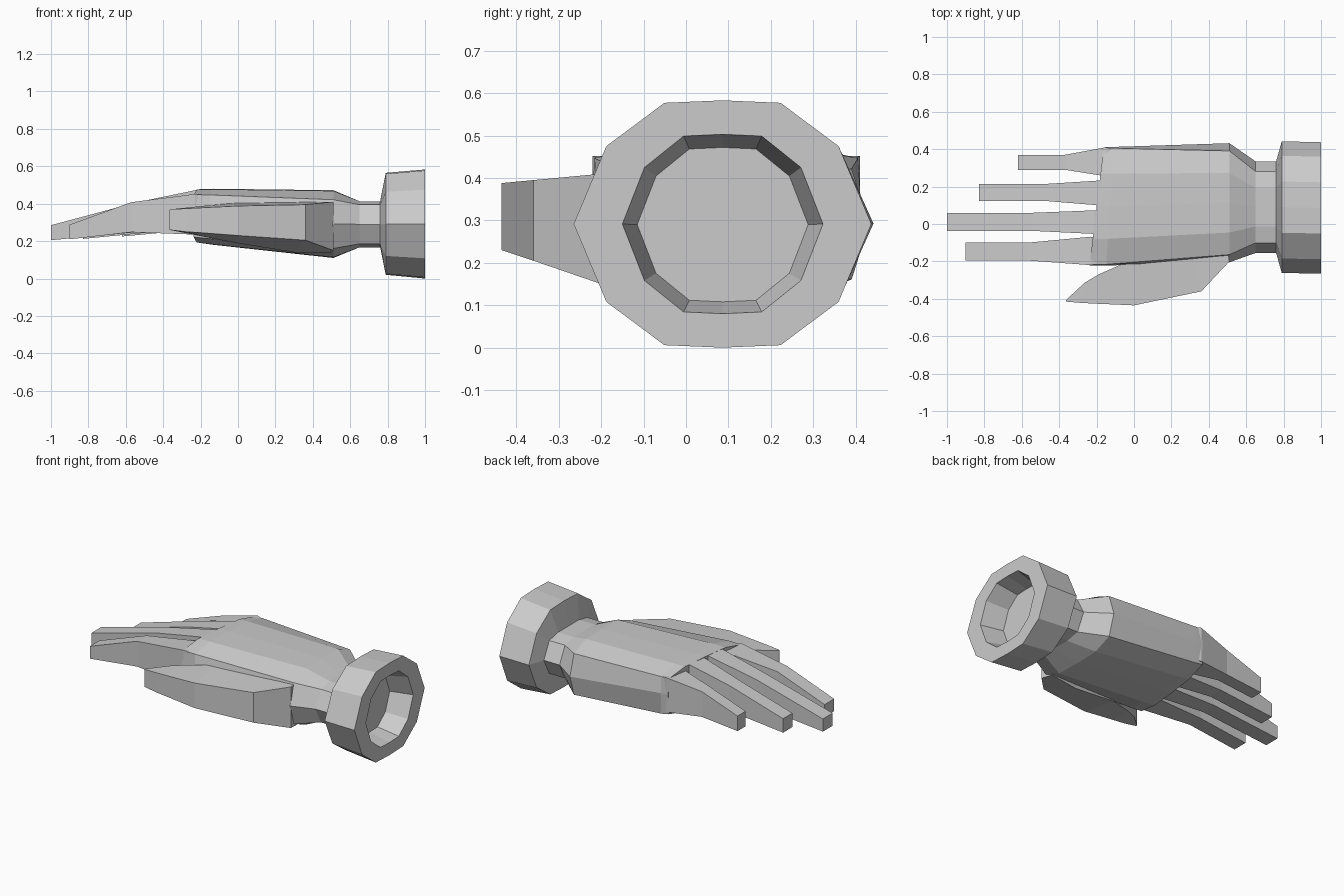
import bpy, bmesh

if "Cube" in bpy.data.objects:
    bpy.data.objects.remove(bpy.data.objects["Cube"])


def loft(name, rings):
    """Skin a list of equal-length point rings and cap both ends."""
    bm = bmesh.new()
    rows = [[bm.verts.new(p) for p in ring] for ring in rings]
    n = len(rows[0])
    for a, b in zip(rows, rows[1:]):
        for i in range(n):
            j = (i + 1) % n
            bm.faces.new((a[i], a[j], b[j], b[i]))
    bm.faces.new(rows[0])
    bm.faces.new(rows[-1])
    bmesh.ops.recalc_face_normals(bm, faces=bm.faces)
    mesh = bpy.data.meshes.new(name)
    bm.to_mesh(mesh)
    bm.free()
    obj = bpy.data.objects.new(name, mesh)
    bpy.context.collection.objects.link(obj)
    return obj


# Quarter outlines (side, shoulder, upper, top) mirrored into 12-sided rings
ROUND = [(1, 0), (.78, .63), (.39, .98), (0, 1)]
WRIST = [(1, 0), (.78, .85), (.42, 1), (0, 1)]
PALM = [(1, 0), (.87, .72), (.5, .98), (0, 1)]
KNUCKLE = [(1, .1), (.98, .78), (.55, .98), (0, 1)]


def ring(shape, x, y0, y1, z0, z1, shear=0):
    top = shape + [(-u, v) for u, v in shape[-2::-1]]
    pts = top + [(u, -v) for u, v in top[-2:0:-1]]
    cy, cz, ry, rz = (y0 + y1) / 2, (z0 + z1) / 2, (y1 - y0) / 2, (z1 - z0) / 2
    return [(x + shear * u * ry, cy + u * ry, cz + v * rz) for u, v in pts]


# Palm, wrist and hollow cuff in one continuous skin
loft("palm_and_cuff", [
    ring(KNUCKLE, -.2, -.222, .41, .19, .478, .12),
    ring(KNUCKLE, -.13, -.222, .412, .18, .48, .06),
    ring(PALM, .51, -.205, .432, .11, .472),
    ring(WRIST, .65, -.155, .335, .167, .413),
    ring(WRIST, .76, -.155, .335, .167, .413),
    ring(ROUND, .79, -.262, .442, .02, .565),
    ring(ROUND, 1.0, -.265, .437, 0, .583),
    ring(ROUND, 1.0, -.15, .323, .08, .503),
    ring(ROUND, .86, -.115, .288, .108, .472),
])


def box_ring(x, y0, y1, z0, z1):
    return [(x, y0, z0), (x, y1, z0), (x, y1, z1), (x, y0, z1)]


# Fingers: base x, base y range, base top, knuckle x, tip x, finger y range, tip z
fingers = {
    "index_finger": (-.23, -.22, -.068, .452, -.57, -.9, -.195, -.1, .21, .288),
    "middle_finger": (-.21, -.053, .073, .476, -.54, -1.0, -.037, .06, .205, .285),
    "ring_finger": (-.19, .1, .232, .476, -.46, -.83, .122, .215, .212, .3),
    "little_finger": (-.15, .255, .41, .452, -.37, -.62, .29, .37, .225, .32),
}
for name, (bx, b0, b1, bt, kx, tx, f0, f1, t0, t1) in fingers.items():
    loft(name, [
        box_ring(bx + .08, b0 + .02, b1 - .02, .24, bt - .01),
        box_ring(bx, b0, b1, .235, bt),
        box_ring(kx, f0, f1, .248, .408),
        box_ring(tx, f0, f1, t0, t1),
    ])


# Thumb: slanted sections from an outer edge to an inner edge (x, y, bottom, top)
def slant(outer, inner):
    (ox, oy, ob, ot), (ix, iy, ib, it) = outer, inner
    return [(ox, oy, ob), (ix, iy, ib), (ix, iy, it), (ox, oy, ot)]


loft("thumb", [
    slant((-.365, -.415, .26, .37), (-.362, -.405, .26, .37)),
    slant((-.28, -.422, .25, .374), (-.265, -.315, .24, .38)),
    slant((-.2, -.426, .245, .378), (-.19, -.27, .225, .388)),
    slant((0, -.435, .23, .388), (-.01, -.19, .19, .405)),
    slant((.36, -.36, .205, .395), (.3, -.15, .14, .41)),
    slant((.51, -.2, .15, .41), (.5, -.12, .14, .41)),
])
